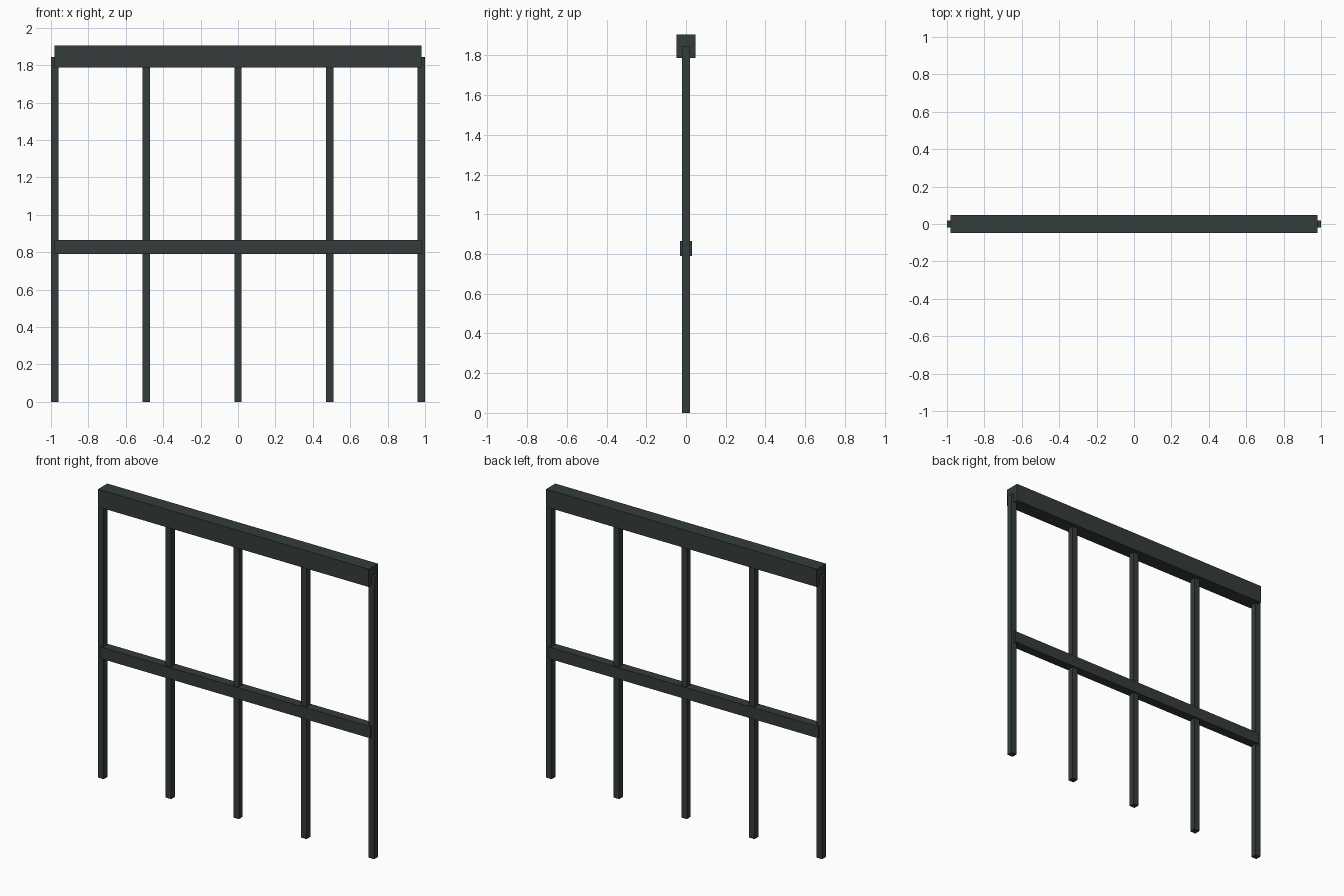
import bpy

cube = bpy.data.objects.get("Cube")
if cube:
    bpy.data.objects.remove(cube, do_unlink=True)

COLOUR = (0.035, 0.045, 0.043, 1)
paint = bpy.data.materials.new("dark grey metal")
paint.use_nodes = True
paint.diffuse_color = COLOUR
paint.node_tree.nodes["Principled BSDF"].inputs["Base Color"].default_value = COLOUR


def bar(name, x, width, depth, bottom, top):
    """Box bar centred on y = 0, spanning bottom to top."""
    bpy.ops.mesh.primitive_cube_add(size=1, location=(x, 0, (bottom + top) / 2))
    obj = bpy.context.object
    obj.name = name
    obj.scale = (width, depth, top - bottom)
    bpy.ops.object.transform_apply(location=False, rotation=False, scale=True)
    obj.data.materials.append(paint)
    return obj


POST = 0.04
SPAN = 2 - POST  # distance between the end post centres

# Five evenly spaced square posts
for i in range(5):
    bar(f"post_{i + 1}", SPAN * (i / 4 - 0.5), POST, POST, 0, 1.845)

# Rails run between the end post centres
bar("middle_rail", 0, SPAN, 0.06, 0.79, 0.866)
bar("top_rail", 0, SPAN, 0.095, 1.788, 1.905)
